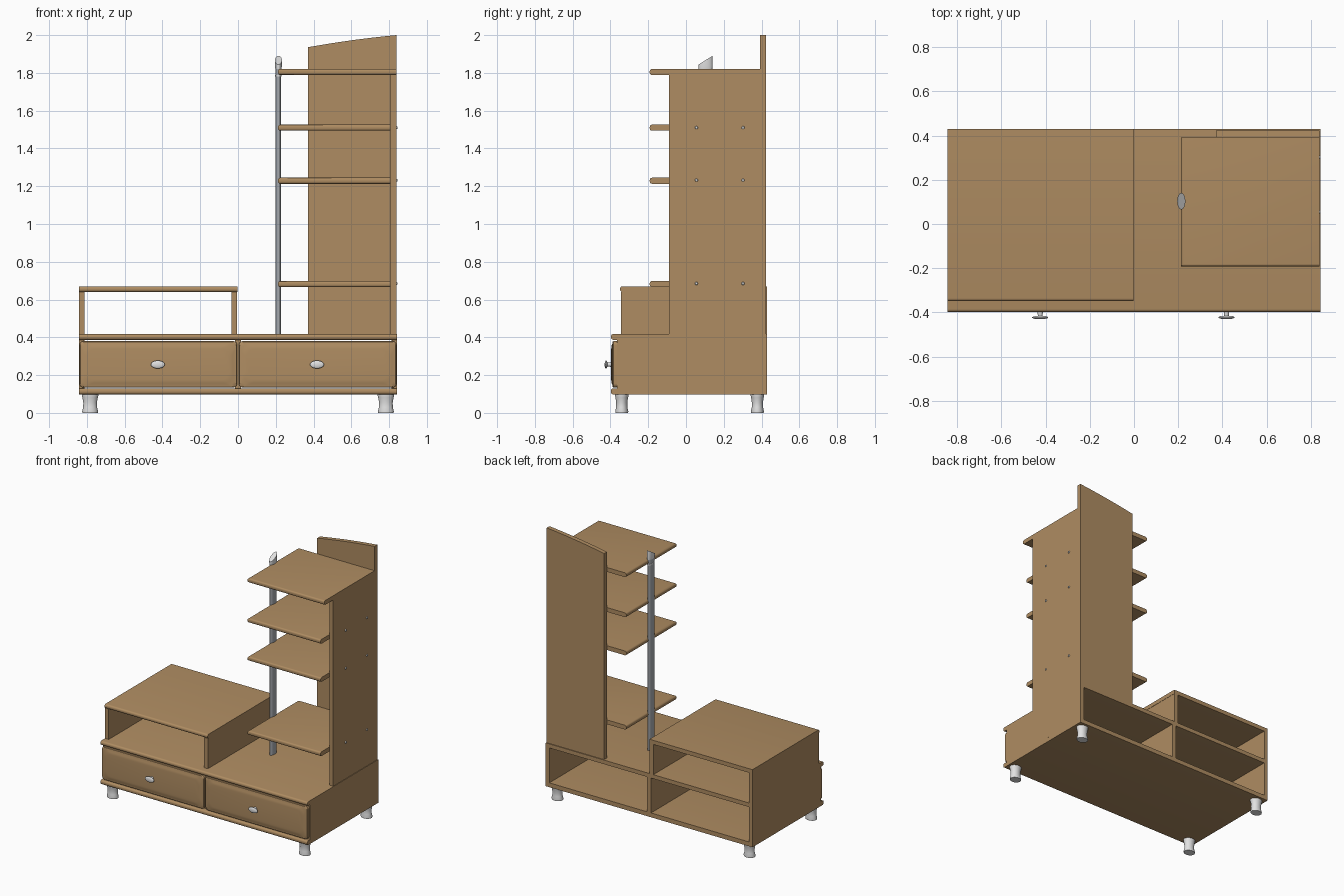
import bpy, bmesh, math
from mathutils import Matrix, Vector

if "Cube" in bpy.data.objects:
    bpy.data.objects.remove(bpy.data.objects["Cube"])


def material(name, rgb):
    m = bpy.data.materials.new(name)
    m.diffuse_color = (*rgb, 1)
    m.use_nodes = True
    m.node_tree.nodes["Principled BSDF"].inputs["Base Color"].default_value = m.diffuse_color
    return m


WOOD = material("warm wood", (0.43, 0.265, 0.122))
STEEL = material("grey steel", (0.40, 0.42, 0.45))
METAL = material("light metal", (0.76, 0.76, 0.76))


def finish(bm, name, mat, smooth=True):
    bmesh.ops.recalc_face_normals(bm, faces=bm.faces)
    me = bpy.data.meshes.new(name)
    bm.to_mesh(me)
    bm.free()
    me.materials.append(mat)
    ob = bpy.data.objects.new(name, me)
    bpy.context.collection.objects.link(ob)
    if smooth:
        bpy.ops.object.select_all(action='DESELECT')
        ob.select_set(True)
        bpy.context.view_layer.objects.active = ob
        bpy.ops.object.shade_smooth_by_angle(angle=math.radians(35))
    return ob


def board(name, x, y, z, round_front=0.0, round_left=False):
    """Box from ranges; optionally rounds the long front (and left) edges."""
    bm = bmesh.new()
    size = Vector((x[1] - x[0], y[1] - y[0], z[1] - z[0]))
    mid = Vector((x[0] + x[1], y[0] + y[1], z[0] + z[1])) / 2
    bmesh.ops.create_cube(bm, size=1, matrix=Matrix.Translation(mid) @ Matrix.Diagonal((*size, 1)))
    if round_front:
        def on(e, axis, v):
            return all(abs(p.co[axis] - v) < 1e-4 for p in e.verts)
        edges = [e for e in bm.edges
                 if abs(e.verts[0].co.z - e.verts[1].co.z) < 1e-4
                 and (on(e, 1, y[0]) or (round_left and on(e, 0, x[0])))]
        bmesh.ops.bevel(bm, geom=edges, offset=round_front, segments=4, profile=0.5, affect='EDGES')
    return finish(bm, name, WOOD, bool(round_front))


def skin(name, rings, mat):
    """Closed surface through a list of equal-length point rings."""
    bm = bmesh.new()
    loops = [[bm.verts.new(p) for p in r] for r in rings]
    n = len(loops[0])
    for a, b in zip(loops, loops[1:]):
        for i in range(n):
            bm.faces.new((a[i], a[(i + 1) % n], b[(i + 1) % n], b[i]))
    bm.faces.new(loops[0])
    bm.faces.new(loops[-1])
    return finish(bm, name, mat)


def oval(cx, cy, rx, ry, z, n=28):
    """Oval ring; z may be a number or a function of y."""
    pts = []
    for i in range(n):
        a = 2 * math.pi * i / n
        y = cy + ry * math.sin(a)
        pts.append((cx + rx * math.cos(a), y, z(y) if callable(z) else z))
    return pts


# low base cabinet, open at the back
L, B = 0.843, 0.43
board("base_bottom", (-L, L), (-0.398, B), (0.098, 0.130), 0.013)
board("base_top", (-L, L), (-0.398, B), (0.387, 0.417), 0.013)
for s, side in ((-1, "left"), (1, "right")):
    board("base_side_" + side, sorted((s * L, s * (L - 0.03))), (-0.365, B), (0.13, 0.387))
board("base_divider", (-0.016, 0.016), (-0.365, B), (0.13, 0.387))

# upper left open box
board("box_top", (-L, -0.003), (-0.349, B), (0.640, 0.670), 0.013)
board("box_side_left", (-L, -L + 0.03), (-0.344, B), (0.417, 0.640))
board("box_side_right", (-0.035, -0.005), (-0.344, B), (0.417, 0.640))

# tall side panel and shelves
board("tower_side", (0.808, 0.839), (-0.09, 0.392), (0.417, 1.789))
board("top_shelf", (0.212, 0.839), (-0.192, 0.392), (1.789, 1.821), 0.012, True)
for i, z in enumerate((0.682, 1.229, 1.510)):
    board(f"shelf_{i + 1}", (0.212, 0.808), (-0.192, 0.392), (z - 0.016, z + 0.016), 0.012, True)

# back panel with a gently arched sloping top
outline = [(0.371, 0.417), (0.839, 0.417)]
for i in range(13):
    t = 1 - i / 12
    outline.append((0.371 + 0.468 * t, 1.936 + 0.064 * t + 0.020 * t * (1 - t)))
skin("tower_back", [[(x, y, z) for x, z in outline] for y in (0.392, 0.424)], WOOD)


# pillow shaped drawer fronts
def rounded(cx, cz, hw, hh, r, y, n=8):
    pts = []
    for k, (sx, sz) in enumerate(((1, 1), (-1, 1), (-1, -1), (1, -1))):
        for i in range(n + 1):
            a = math.pi / 2 * (k + i / n)
            pts.append((cx + sx * (hw - r) + r * math.cos(a), y, cz + sz * (hh - r) + r * math.sin(a)))
    return pts


for s, side in ((-1, "left"), (1, "right")):
    cx, cz = s * 0.4215, 0.257
    steps = ((0.0, 0.022, -0.362), (0.0, 0.022, -0.384), (0.004, 0.024, -0.389),
             (0.014, 0.034, -0.390), (0.024, 0.045, -0.394), (0.040, 0.050, -0.396))
    skin("drawer_front_" + side,
         [rounded(cx, cz, 0.417 - d, 0.123 - d, r, y) for d, r, y in steps], WOOD)
    # oval knob on a stem
    kx = cx - 0.003
    bm = bmesh.new()
    bmesh.ops.create_uvsphere(bm, u_segments=20, v_segments=12, radius=1,
                              matrix=Matrix.Translation((kx, -0.423, 0.256)) @ Matrix.Diagonal((0.037, 0.008, 0.021, 1)))
    bmesh.ops.create_cone(bm, cap_ends=True, segments=16, radius1=0.013, radius2=0.010, depth=0.03,
                          matrix=Matrix.Translation((kx, -0.406, 0.256)) @ Matrix.Rotation(math.pi / 2, 4, 'X'))
    finish(bm, "knob_" + side, METAL)

# waisted oval legs
leg_profile = ((0.0, 0.93), (0.008, 0.96), (0.03, 0.83), (0.055, 0.82), (0.08, 0.92), (0.092, 1.0), (0.099, 1.0))
for sx in (-1, 1):
    for y, place in ((-0.340, "front"), (0.378, "back")):
        skin(f"{place}_leg_{'left' if sx < 0 else 'right'}",
             [oval(sx * 0.783, y, 0.044 * k, 0.036 * k, z) for z, k in leg_profile], METAL)

# oval pole, collar under the top shelf and slanted cap
px, py = 0.214, 0.103
skin("pole", [oval(px, py, 0.0145, 0.034, z) for z in (0.417, 1.83)], STEEL)
skin("pole_collar", [oval(px, py, 0.017, 0.036, z) for z in (1.780, 1.789)], METAL)
slant = lambda y: 1.867 + (y - py) * 0.62
skin("pole_cap", [oval(px, py, 0.0165, 0.036, 1.821), oval(px, py, 0.0185, 0.037, 1.838),
                  oval(px, py, 0.0185, 0.037, slant)], METAL)

# screw heads on the outer side panel
for i, z in enumerate((0.685, 1.232, 1.510)):
    for j, y in enumerate((0.055, 0.302)):
        bm = bmesh.new()
        bmesh.ops.create_cone(bm, cap_ends=True, segments=14, radius1=0.009, radius2=0.006, depth=0.008,
                              matrix=Matrix.Translation((0.841, y, z)) @ Matrix.Rotation(math.pi / 2, 4, 'Y'))
        finish(bm, f"screw_{i + 1}_{j + 1}", METAL)
